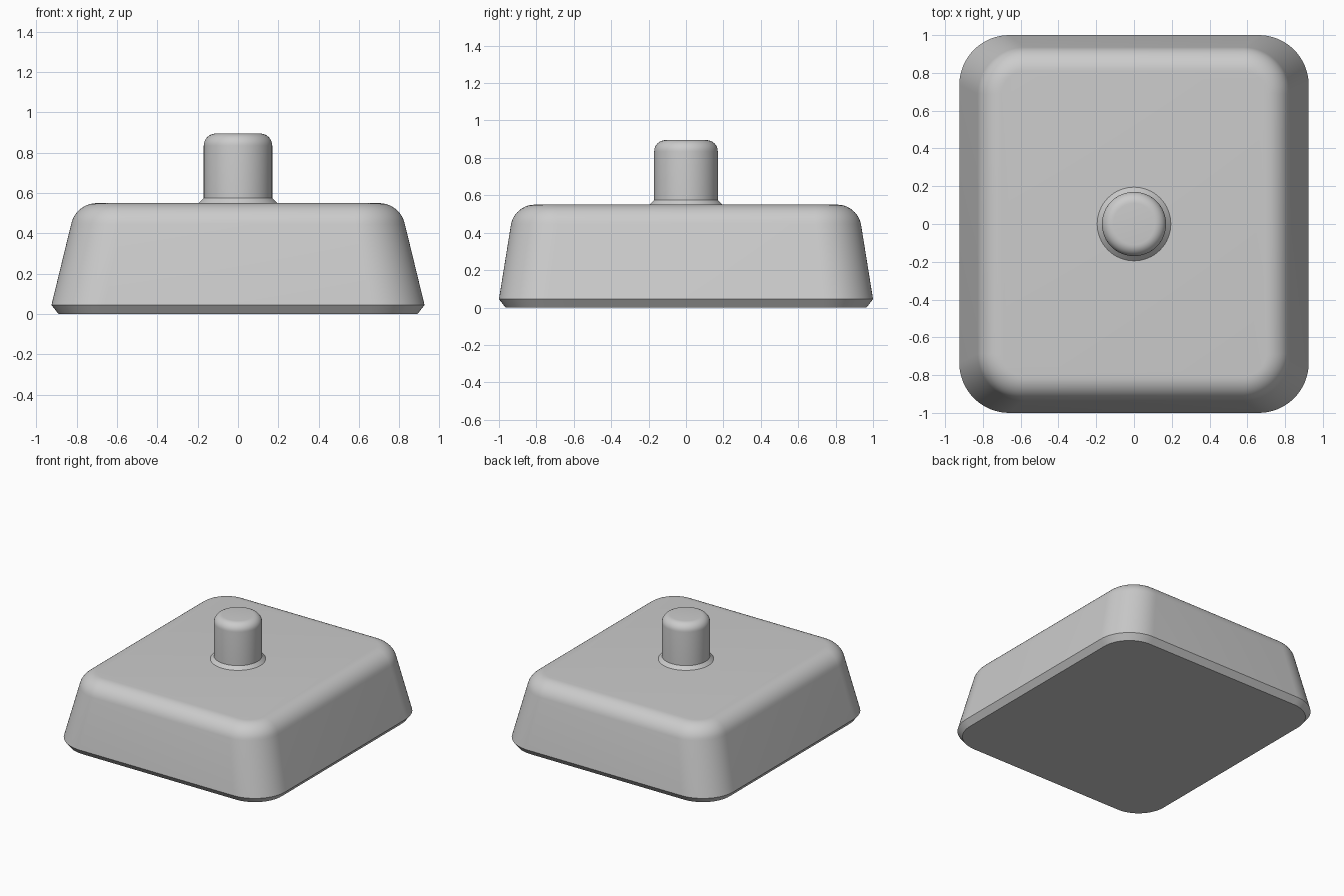
import bpy, bmesh
from math import sin, cos, pi, radians

cube = bpy.data.objects.get("Cube")
if cube:
    bpy.data.objects.remove(cube, do_unlink=True)

grey = bpy.data.materials.new("plain grey")
grey.use_nodes = True
colour = (0.6, 0.6, 0.6, 1)
grey.diffuse_color = colour
grey.node_tree.nodes["Principled BSDF"].inputs["Base Color"].default_value = colour


def rounded_ring(hx, hy, r, z, steps=16):
    """Points of a rounded rectangle at height z."""
    points = []
    for quarter, (sx, sy) in enumerate([(1, 1), (-1, 1), (-1, -1), (1, -1)]):
        for i in range(steps + 1):
            a = (quarter + i / steps) * pi / 2
            points.append((sx * (hx - r) + r * cos(a), sy * (hy - r) + r * sin(a), z))
    return points


def circle_ring(r, z, steps=64):
    return [(r * cos(2 * pi * i / steps), r * sin(2 * pi * i / steps), z) for i in range(steps)]


def loft(name, rings):
    """Skin a stack of rings and cap both ends."""
    bm = bmesh.new()
    loops = [[bm.verts.new(p) for p in ring] for ring in rings]
    for low, high in zip(loops, loops[1:]):
        n = len(low)
        for i in range(n):
            j = (i + 1) % n
            bm.faces.new((low[i], low[j], high[j], high[i]))
    bm.faces.new(loops[0][::-1])
    bm.faces.new(loops[-1])
    mesh = bpy.data.meshes.new(name)
    bm.to_mesh(mesh)
    bm.free()
    mesh.materials.append(grey)
    obj = bpy.data.objects.new(name, mesh)
    bpy.context.collection.objects.link(obj)
    bpy.ops.object.select_all(action="DESELECT")
    obj.select_set(True)
    bpy.context.view_layer.objects.active = obj
    bpy.ops.object.shade_smooth_by_angle(angle=radians(25))
    return obj


# Tapered block: chamfered foot, sloping sides, rounded upper edge
fillet = 0.13
block = [rounded_ring(0.89, 0.965, 0.23, 0), rounded_ring(0.925, 1.0, 0.265, 0.045)]
for k in range(11):
    a = radians(11.5 + 78.5 * k / 10)
    out = fillet * cos(a)
    block.append(rounded_ring(0.70 + out, 0.808 + out, 0.12 + out, 0.42 + fillet * sin(a)))
loft("tapered_block", block)

# Round stud: flared collar, straight shaft, rounded top edge
stud = [circle_ring(0.195, 0.545), circle_ring(0.195, 0.55), circle_ring(0.17, 0.575)]
for k in range(9):
    a = pi / 2 * k / 8
    stud.append(circle_ring(0.11 + 0.06 * cos(a), 0.835 + 0.06 * sin(a)))
loft("round_stud", stud)
